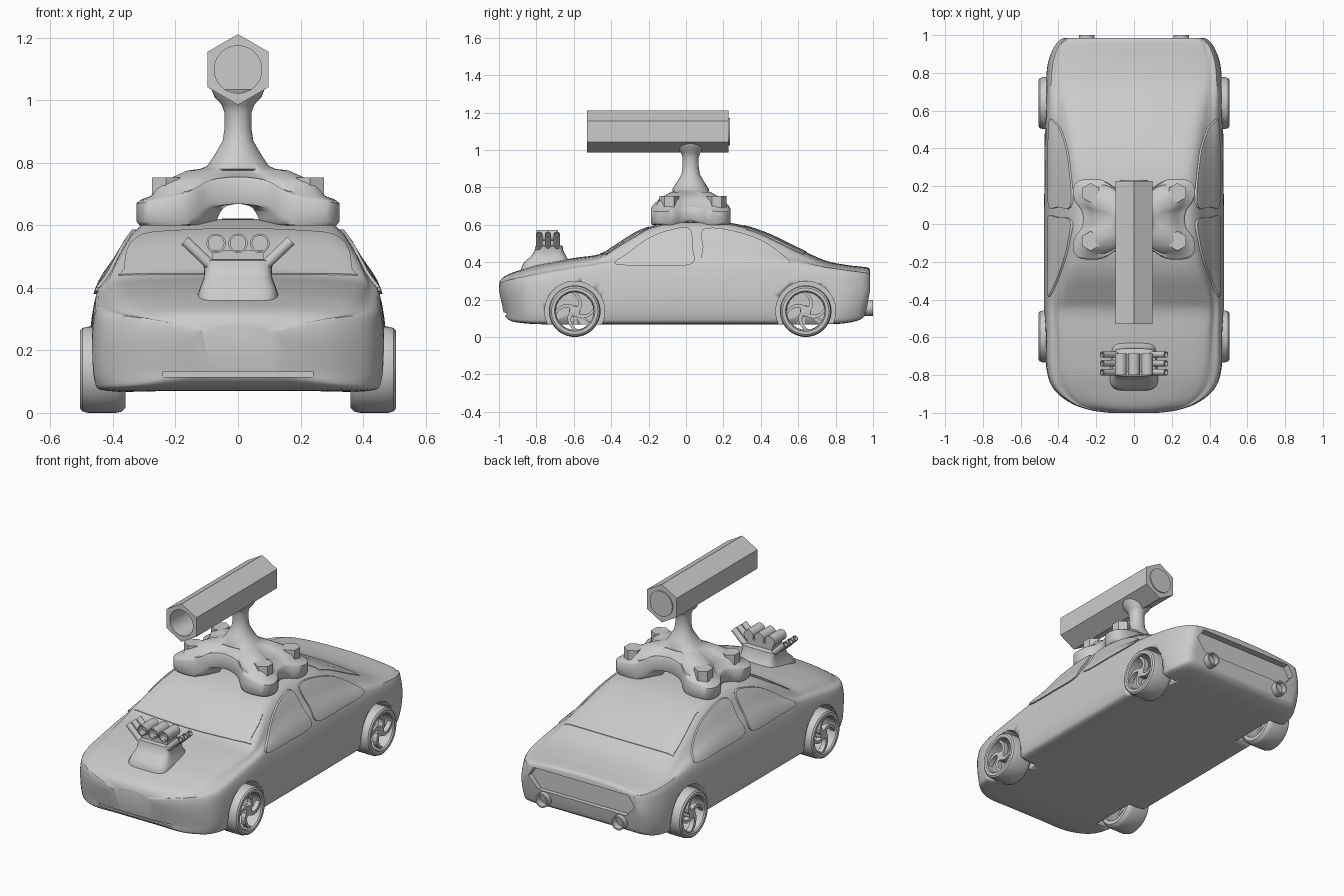
import bpy, bmesh
from math import sin, cos, pi, copysign
from mathutils import Vector

if "Cube" in bpy.data.objects:
    bpy.data.objects.remove(bpy.data.objects["Cube"])


def make(name, verts, faces, smooth=35):
    me = bpy.data.meshes.new(name)
    me.from_pydata(verts, [], faces)
    bm = bmesh.new()
    bm.from_mesh(me)
    bmesh.ops.remove_doubles(bm, verts=bm.verts, dist=1e-5)
    bmesh.ops.recalc_face_normals(bm, faces=bm.faces)
    bm.to_mesh(me)
    bm.free()
    ob = bpy.data.objects.new(name, me)
    bpy.context.collection.objects.link(ob)
    if smooth:
        bpy.ops.object.select_all(action='DESELECT')
        ob.select_set(True)
        bpy.context.view_layer.objects.active = ob
        bpy.ops.object.shade_smooth_by_angle(angle=smooth * pi / 180)
    return ob


def loft(name, rings, smooth=35):
    n, m = len(rings[0]), len(rings)
    faces = [(i * n + j, i * n + (j + 1) % n, (i + 1) * n + (j + 1) % n, (i + 1) * n + j)
             for i in range(m - 1) for j in range(n)]
    faces += [tuple(range(n)), tuple(range((m - 1) * n, m * n))]
    return make(name, [p for r in rings for p in r], faces, smooth)


def prism(name, polys, axis, a, b, smooth=0):
    put = {'x': lambda p, d: (d, p[0], p[1]), 'y': lambda p, d: (p[0], d, p[1]),
           'z': lambda p, d: (p[0], p[1], d)}[axis]
    verts, faces = [], []
    for poly in polys:
        o, n = len(verts), len(poly)
        verts += [put(p, a) for p in poly] + [put(p, b) for p in poly]
        faces += [tuple(range(o, o + n)), tuple(range(o + n, o + 2 * n))]
        faces += [(o + i, o + (i + 1) % n, o + n + (i + 1) % n, o + n + i) for i in range(n)]
    return make(name, verts, faces, smooth)


def lathe(name, profile, origin, direction, n=32):
    q = Vector(direction).to_track_quat('Z', 'Y')
    m = len(profile)
    verts = [Vector(origin) + q @ Vector((r * cos(2 * pi * j / n), r * sin(2 * pi * j / n), a))
             for r, a in profile for j in range(n)]
    last = m if profile[0][0] > 0 else m - 1      # ring profiles close on themselves
    faces = [(i * n + j, i * n + (j + 1) % n, (i + 1) % m * n + (j + 1) % n, (i + 1) % m * n + j)
             for i in range(last) for j in range(n)]
    return make(name, verts, faces)


def tube(name, start, direction, length, r, depth, n=20):
    k = r * 0.8
    return lathe(name, [(0, 0), (r, 0), (r, length), (k, length), (k, length - depth),
                        (0, length - depth)], start, direction, n)


def catmull(pts, n, closed=False):
    m, out = len(pts), []
    get = (lambda i: pts[i % m]) if closed else (lambda i: pts[max(0, min(m - 1, i))])
    for i in range(m if closed else m - 1):
        for k in range(n):
            t = k / n
            out.append(tuple(0.5 * (2 * b + (c - a) * t + (2 * a - 5 * b + 4 * c - d) * t * t
                                    + (3 * b - a - 3 * c + d) * t ** 3)
                             for a, b, c, d in zip(get(i - 1), get(i), get(i + 1), get(i + 2))))
    return out if closed else out + [tuple(pts[-1])]


def boolean(ob, other, op):
    mod = ob.modifiers.new('cut', 'BOOLEAN')
    mod.operation, mod.object, mod.solver = op, other, 'EXACT'
    bpy.context.view_layer.objects.active = ob
    bpy.ops.object.modifier_apply(modifier='cut')
    bpy.data.objects.remove(other)


# Body stations: y, half width, bottom z, belt half width, belt z, top half width, top z
STATIONS = [
    (-1.0, .14, .13, .13, .26, .09, .283), (-.985, .24, .105, .23, .28, .17, .312),
    (-.95, .335, .085, .325, .295, .26, .335), (-.88, .425, .075, .41, .305, .32, .36),
    (-.78, .462, .07, .45, .32, .35, .389), (-.6, .475, .07, .455, .35, .37, .422),
    (-.46, .475, .07, .455, .37, .385, .443), (-.38, .475, .07, .453, .38, .375, .488),
    (-.25, .475, .07, .45, .385, .34, .568), (-.1, .475, .07, .45, .39, .315, .613),
    (.05, .475, .07, .45, .39, .305, .621), (.25, .473, .07, .45, .39, .308, .608),
    (.42, .472, .07, .45, .385, .32, .56), (.6, .47, .07, .45, .375, .34, .475),
    (.74, .466, .07, .447, .36, .36, .41), (.86, .455, .075, .435, .345, .36, .385),
    (.94, .425, .09, .405, .335, .35, .376), (.975, .395, .11, .375, .33, .33, .37),
    (.985, .37, .13, .35, .32, .31, .355)]


def section(s):
    y, w, zb, wb, zk, wt, zt = s
    h = zk - zb
    half = [(0, zb), (.5 * w, zb), (.9 * w, zb), (.985 * w, zb + .12 * h), (w, zb + .5 * h),
            (wb, zk), (.55 * wb + .45 * wt, (zk + zt - .02) / 2), (wt, zt - .02),
            (.6 * wt, zt - .006), (0, zt)]
    loop = half + [(-x, z) for x, z in half[-2:0:-1]]
    tuck = .025 * max(0, abs(y) - .6) / .4         # lower bumpers recede a little
    return [(x, y * (1 - tuck * max(0, min(1, (.25 - z) / .12))), z)
            for x, z in catmull(loop, 4, True)]


def shell(name, offset=0):
    ob = loft(name, [section(s) for s in catmull(STATIONS, 4)])
    for v, nrm in [(v, v.normal.copy()) for v in ob.data.vertices]:
        v.co += nrm * offset
    return ob


body = shell('car_body')
WHEEL_Y, WZ = (-.595, .64), .138
for s in (-1, 1):
    for y in WHEEL_Y:
        boolean(body, lathe('arch_cutter', [(0, 0), (.16, 0), (.16, .4), (0, .4)],
                            (s * .345, y, WZ), (s, 0, 0), 48), 'DIFFERENCE')
boolean(body, prism('tail_cutter', [[(-.35, .27), (-.31, .33), (.31, .33), (.35, .27),
                                     (.29, .2), (-.29, .2)]], 'y', .945, 1.1), 'DIFFERENCE')
boolean(body, prism('grille_cutter', [[(-.24, .115), (.24, .115), (.24, .13), (-.24, .13)]],
                    'y', -1.1, -.955), 'DIFFERENCE')


# Windows: slightly raised copies of the body skin trimmed to an outline
def window(name, outline, axis, a, b, offset):
    glass = shell(name, offset)
    boolean(glass, prism('window_cutter', [catmull(outline, 4, True)], axis, a, b), 'INTERSECT')


for s, side in ((-1, 'left'), (1, 'right')):
    window(side + '_front_window', [(-.38, .39), (-.31, .45), (-.2, .53), (-.08, .575),
                                    (.02, .58), (.035, .48), (.03, .39), (-.17, .383)],
           'x', s * .25, s * .6, .009)
    window(side + '_rear_window', [(.1, .395), (.09, .48), (.09, .575), (.22, .575),
                                   (.4, .52), (.54, .42), (.53, .39), (.32, .387)],
           'x', s * .25, s * .6, .007)
window('windshield', [(-.35, -.43), (0, -.46), (.35, -.43), (.365, -.4), (.31, -.22), (0, -.2),
                      (-.31, -.22), (-.365, -.4)], 'z', .35, .8, .003)
window('rear_window', [(-.28, .32), (0, .31), (.28, .32), (.31, .36), (.35, .6), (.32, .63),
                       (0, .645), (-.32, .63), (-.35, .6), (-.31, .36)], 'z', .35, .8, .003)

# Hollow wheels with curved spokes
TIRE = [(.1, 0), (.122, 0), (.134, .012), (.138, .03), (.138, .12), (.133, .138), (.124, .145),
        (.108, .145), (.102, .138)]
for s in (-1, 1):
    for y in WHEEL_Y:
        lathe('wheel', TIRE, (s * .36, y, WZ), (s, 0, 0), 48)
        blades = []
        for k in range(4):
            path = [(k * pi / 2 + .4 + 1.3 * t / 6, .012 + .094 * t / 6) for t in range(7)]
            ring = [(a - .012 / r, r) for a, r in path[1:]] + \
                   [(a + .012 / r, r) for a, r in path[:0:-1]]
            blades.append([(y + r * cos(a), WZ + r * sin(a)) for a, r in ring])
        prism('wheel_spokes', blades, 'x', s * .462, s * .49)
        lathe('wheel_hub', [(0, 0), (.03, 0), (.028, .04), (0, .043)],
              (s * .45, y, WZ), (s, 0, 0), 20)

# Tail pipes
for s in (-1, 1):
    tube('tail_pipe', (s * .25, .88, .155), (0, 1, 0), .12, .042, .05)

# Hood engine
rings = []
for z, w, y0, y1 in [(.33, .13, -.885, -.6), (.375, .13, -.88, -.605), (.4, .122, -.865, -.62),
                     (.43, .11, -.83, -.64), (.46, .108, -.81, -.655), (.487, .115, -.805, -.66),
                     (.49, .105, -.795, -.67)]:
    rings.append([(w * copysign(abs(cos(a)) ** .4, cos(a)),
                   (y0 + y1) / 2 + (y1 - y0) / 2 * copysign(abs(sin(a)) ** .4, sin(a)), z)
                  for a in [2 * pi * (i + .5) / 32 for i in range(32)]])
loft('engine_base', rings, 50)
prism('engine_block', [[(-.08, .48), (.08, .48), (.085, .52), (-.085, .52)]], 'y', -.78, -.69)
for x in (-.07, 0, .07):
    tube('engine_intake', (x, -.685, .542), (0, -1, 0), .115, .031, .04)
for s in (-1, 1):
    for y in (-.785, -.738, -.691):
        tube('engine_exhaust', (s * .09, y, .475), (s, 0, .95), .11, .017, .02, 14)

# Turret mount: four-legged arch morphing into a round neck
# outline points: x, y, bottom z, rim top z
CY = .025
quarter = [(.27, 0, .62, .7), (.28, .05, .61, .695), (.315, .1, .6, .685), (.322, .165, .6, .68),
           (.285, .207, .6, .685), (.19, .212, .6, .7), (.14, .195, .61, .72),
           (.09, .165, .655, .745), (0, .15, .668, .755)]
outline = quarter + [(-x, *p) for x, *p in quarter[-2::-1]]
outline += [(x, -y, *p) for x, y, *p in outline[-2:0:-1]]
outline = catmull(outline, 3, True)


def mount_ring(scale, level, mix=0, morph=0, radius=0):
    # level 0..1 runs from the outline's bottom to its rim; mix blends that to a flat height
    ring = []
    flat, f = (mix, 1) if isinstance(mix, float) else (mix[0], mix[1]) if mix else (0, 0)
    for x, y, zb, zt in outline:
        d = Vector((x, y)).normalized() * radius
        z = zb + (zt - zb) * level
        ring.append((x * scale * (1 - morph) + d.x * morph,
                     CY + y * scale * (1 - morph) + d.y * morph, z * (1 - f) + flat * f))
    return ring


loft('turret_mount', [mount_ring(*a) for a in [
    (.38, 0, .67), (.43, 0, (.668, .8)), (.52, 0), (.97, 0), (1, .15), (1, .88), (.96, 1),
    (.86, 1, (.76, .15)), (.8, 1, (.762, .6)), (.65, 1, (.766, .85)), (.5, 1, .775),
    (.42, 1, .78, .6, .12)]] + [mount_ring(1, 1, z, 1, r) for z, r in [
    (.79, .098), (.83, .072), (.87, .049), (.91, .043), (.96, .043), (.985, .052),
    (1.01, .075), (1.035, .085)]], 50)
bolts = [[(s * .23 + .052 * sin(k * pi / 3), y + .052 * cos(k * pi / 3)) for k in range(6)]
         for s in (-1, 1) for y in (-.09, .165)]
prism('mount_bolts', bolts, 'z', .62, .753)

# Hexagonal launcher with a round bore
HZ = 1.098
launcher = prism('launcher', [[(.113 * sin(k * pi / 3), HZ + .113 * cos(k * pi / 3))
                               for k in range(6)]], 'y', -.53, .228)
boolean(launcher, lathe('bore_cutter', [(0, 0), (.076, 0), (.076, .8), (0, .8)],
                        (0, .19, HZ), (0, -1, 0), 40), 'DIFFERENCE')
lathe('launcher_rear_cap', [(0, 0), (.074, 0), (.074, .02), (0, .02)], (0, .214, HZ), (0, 1, 0), 40)
